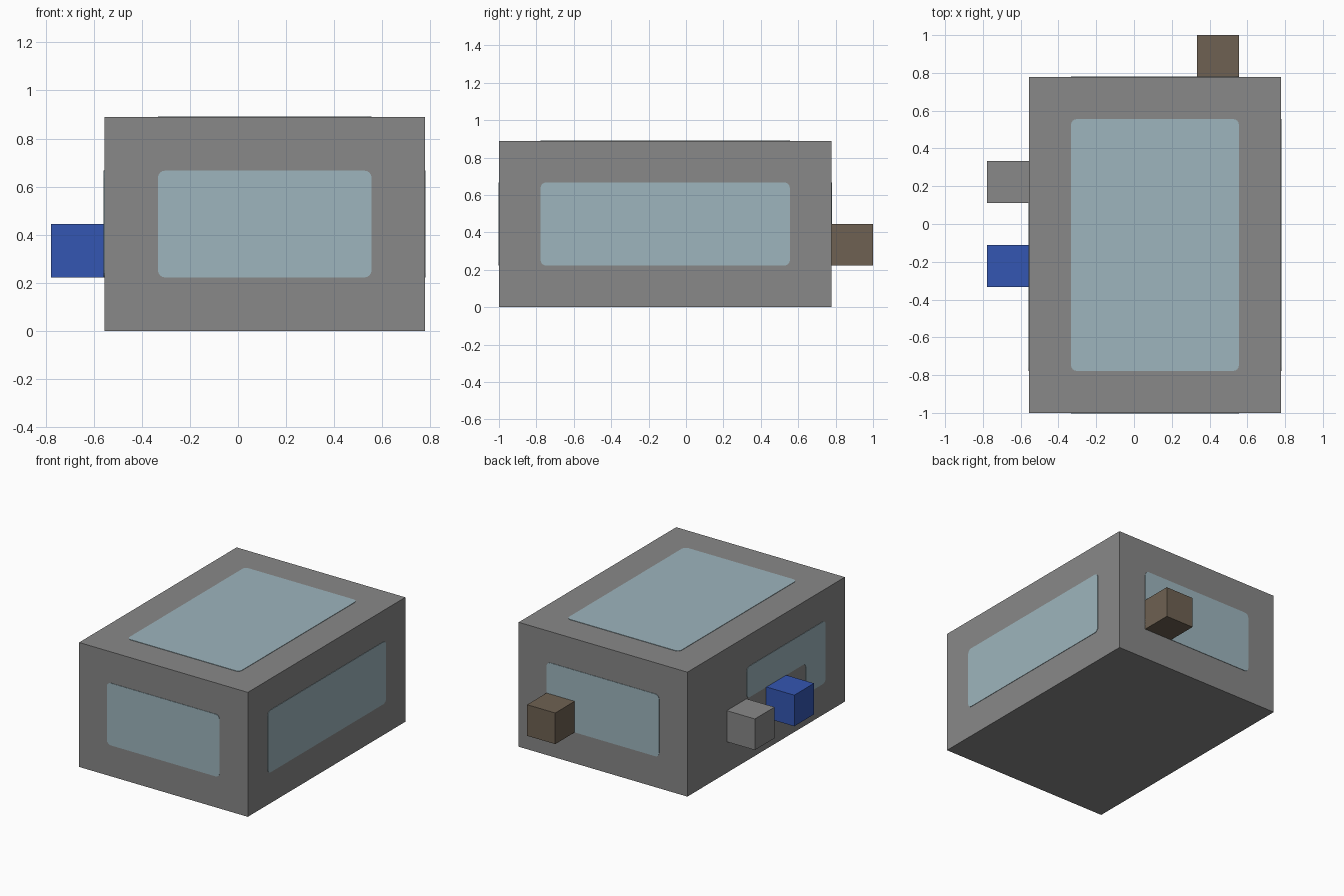
import bpy
import bmesh
from mathutils import Vector

cube = bpy.data.objects.get("Cube")
if cube:
    bpy.data.objects.remove(cube, do_unlink=True)

U = 2 / 9        # block size
ROUND = 0.03     # window corner radius
THICK = 0.003    # window plate thickness


def material(name, rgb):
    mat = bpy.data.materials.new(name)
    mat.use_nodes = True
    mat.diffuse_color = (*rgb, 1)
    mat.node_tree.nodes["Principled BSDF"].inputs["Base Color"].default_value = (*rgb, 1)
    return mat


GREY = material("grey", (0.246, 0.246, 0.246))
GLASS = material("pale_blue_glass", (0.337, 0.462, 0.509))
BLUE = material("blue", (0.034, 0.093, 0.445))
BROWN = material("brown", (0.156, 0.120, 0.084))


def add_object(name, bm, mat):
    bmesh.ops.recalc_face_normals(bm, faces=bm.faces)
    mesh = bpy.data.meshes.new(name)
    bm.to_mesh(mesh)
    bm.free()
    mesh.materials.append(mat)
    obj = bpy.data.objects.new(name, mesh)
    bpy.context.collection.objects.link(obj)
    return obj


def place(cell):
    """Block coordinates, from the front lower right corner of the body, to units."""
    return Vector((cell[0] - 2.5, cell[1] - 4.5, cell[2])) * U


def block(name, cell, size, mat):
    bm = bmesh.new()
    bmesh.ops.create_cube(bm, size=1)
    for v in bm.verts:
        v.co = place([c + s * (k + 0.5) for c, s, k in zip(cell, size, v.co)])
    return add_object(name, bm, mat)


def window(name, outline, normal):
    """Thin plate with rounded corners lying on a wall."""
    normal = Vector(normal)
    bm = bmesh.new()
    face = bm.faces.new([bm.verts.new(place(p)) for p in outline])
    bmesh.ops.bevel(bm, geom=bm.verts[:], offset=ROUND, segments=4,
                    profile=0.5, affect='VERTICES')
    face = bm.faces[:]
    grown = bmesh.ops.extrude_face_region(bm, geom=face)["geom"]
    bmesh.ops.translate(bm, vec=normal * THICK,
                        verts=[g for g in grown if isinstance(g, bmesh.types.BMVert)])
    return add_object(name, bm, GLASS)


# Body and attached blocks
W, D, H = 6, 8, 4
block("body", (0, 0, 0), (W, D, H), GREY)
block("blue_side_block", (-1, 3, 1), (1, 1, 1), BLUE)
block("grey_side_block", (-1, 5, 1), (1, 1, 1), GREY)
block("brown_back_block", (4, D, 1), (1, 1, 1), BROWN)

# Windows, one block in from each wall edge
for name, y, ny in (("front_window", 0, -1), ("back_window", D, 1)):
    window(name, [(1, y, 1), (5, y, 1), (5, y, 3), (1, y, 3)], (0, ny, 0))
window("left_window", [(W, 1, 1), (W, 7, 1), (W, 7, 3), (W, 1, 3)], (1, 0, 0))
window("roof_window", [(1, 1, H), (5, 1, H), (5, 7, H), (1, 7, H)], (0, 0, 1))

# Right window steps up over the side blocks
steps = [(1, 1), (2, 1), (2, 2), (5, 2), (5, 3), (1, 3)]
window("right_window", [(0, y, z) for y, z in steps], (-1, 0, 0))
